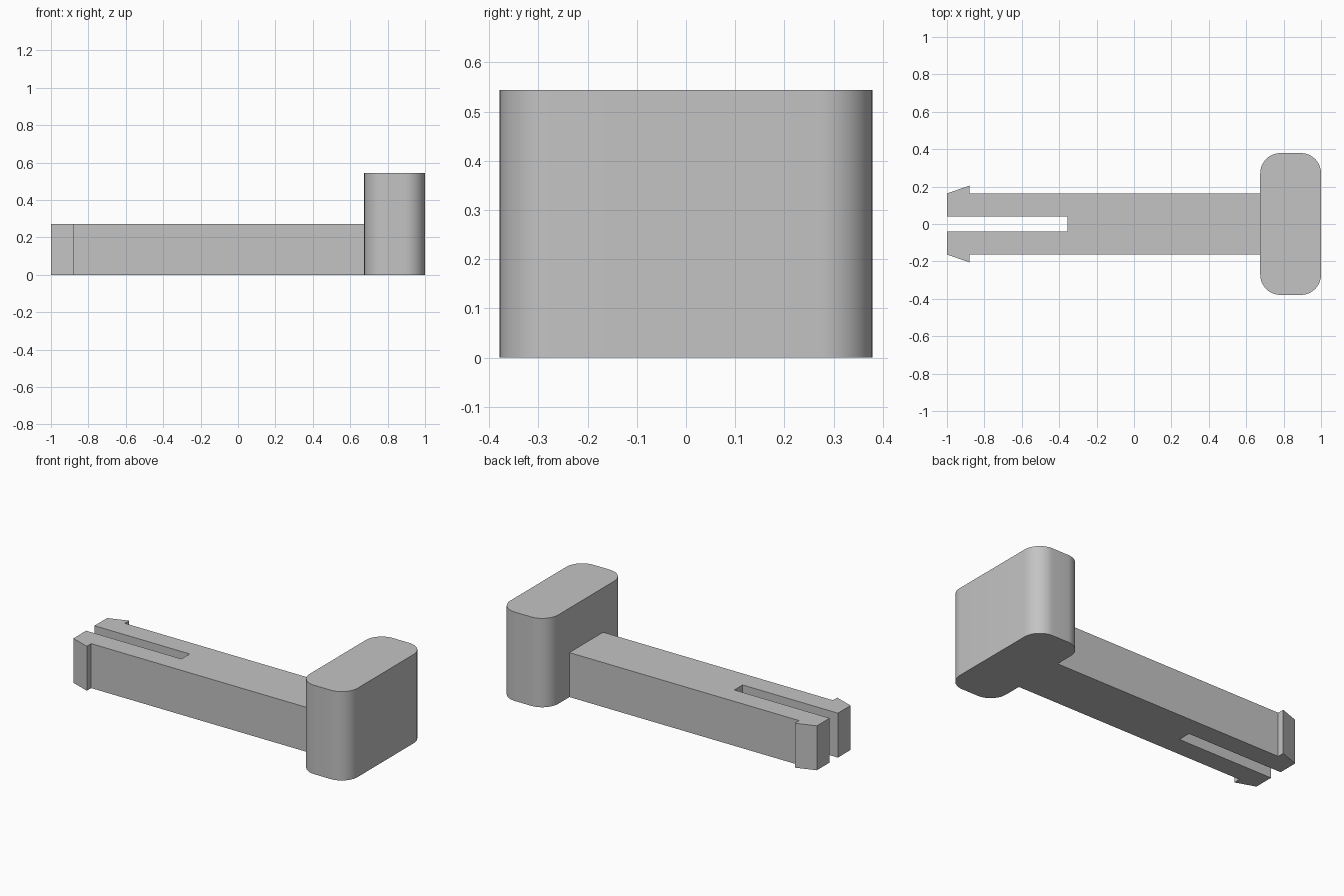
import bpy
import bmesh
from math import radians, sin, cos

cube = bpy.data.objects.get("Cube")
if cube:
    bpy.data.objects.remove(cube, do_unlink=True)

grey = bpy.data.materials.new("plain grey")
grey.use_nodes = True
colour = (0.55, 0.55, 0.55, 1)
grey.diffuse_color = colour
grey.node_tree.nodes["Principled BSDF"].inputs["Base Color"].default_value = colour


def extrude_outline(name, outline, height):
    """Raise a flat counter-clockwise outline from the floor to a height."""
    bm = bmesh.new()
    base = bm.faces.new([bm.verts.new((x, y, 0)) for x, y in outline])
    top = bmesh.ops.extrude_face_region(bm, geom=[base], use_keep_orig=True)
    moved = [g for g in top["geom"] if isinstance(g, bmesh.types.BMVert)]
    bmesh.ops.translate(bm, verts=moved, vec=(0, 0, height))
    bmesh.ops.recalc_face_normals(bm, faces=bm.faces)
    mesh = bpy.data.meshes.new(name)
    bm.to_mesh(mesh)
    bm.free()
    mesh.materials.append(grey)
    obj = bpy.data.objects.new(name, mesh)
    bpy.context.collection.objects.link(obj)
    return obj


def rounded_rectangle(x0, x1, half_y, radius, steps=12):
    corners = [(x1 - radius, half_y - radius, 0), (x0 + radius, half_y - radius, 90),
               (x0 + radius, radius - half_y, 180), (x1 - radius, radius - half_y, 270)]
    return [(cx + radius * cos(radians(start + 90 * i / steps)),
             cy + radius * sin(radians(start + 90 * i / steps)))
            for cx, cy, start in corners for i in range(steps + 1)]


# Head: upright block with rounded vertical edges
head = extrude_outline("head", rounded_rectangle(0.675, 1, 0.379, 0.108), 0.544)
bpy.ops.object.select_all(action="DESELECT")
head.select_set(True)
bpy.context.view_layer.objects.active = head
bpy.ops.object.shade_smooth_by_angle(angle=radians(30))

# Shaft: split into two prongs with barbed tips, mirrored across the slot
half = [(0.675, 0.163), (-0.88, 0.163), (-0.88, 0.205),
        (-1, 0.163), (-1, 0.04), (-0.355, 0.04)]
extrude_outline("split_shaft", half + [(x, -y) for x, y in reversed(half)], 0.272)
